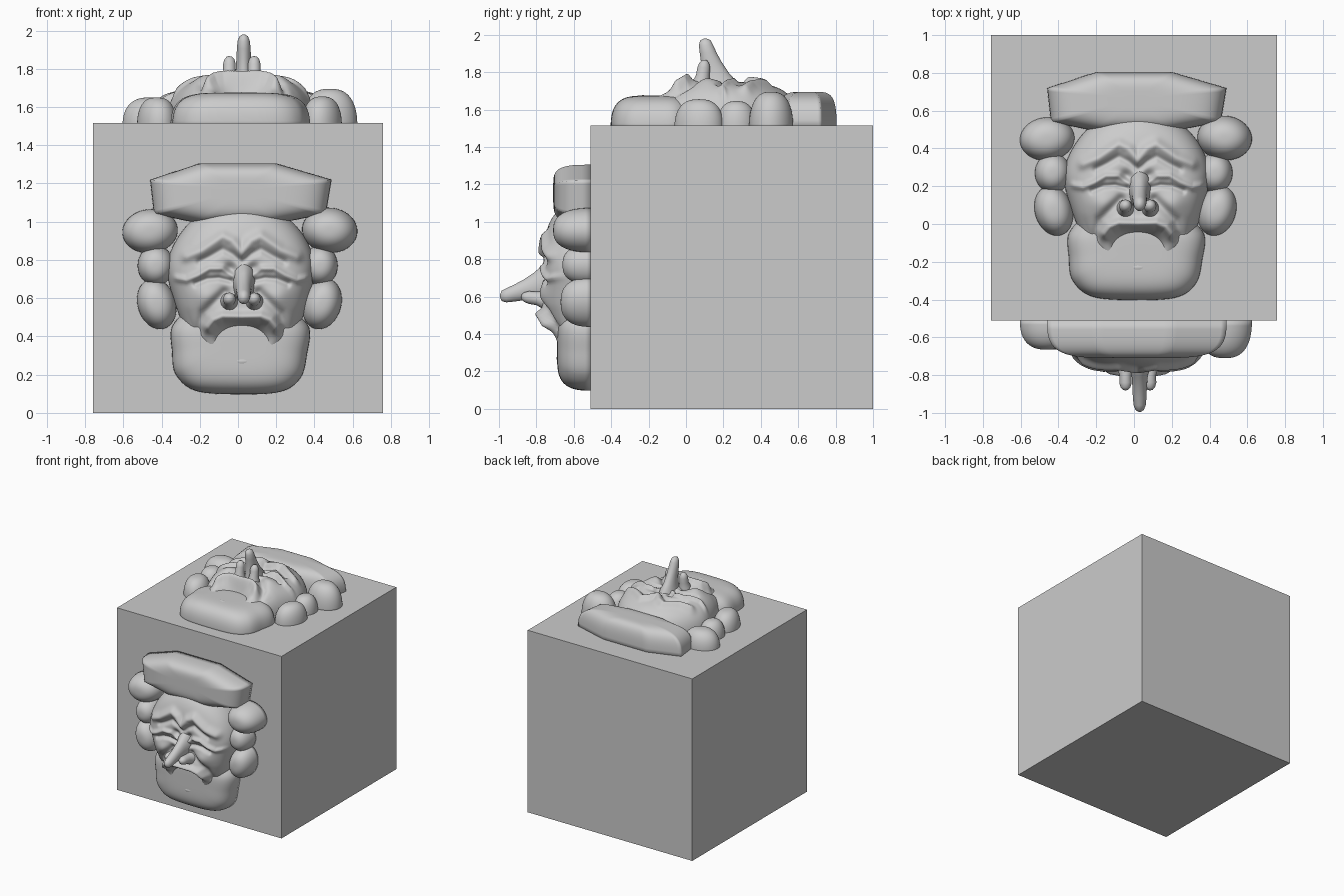
import bpy, bmesh
from math import sin, cos, pi, exp
from mathutils import Matrix, Vector

if "Cube" in bpy.data.objects:
    bpy.data.objects.remove(bpy.data.objects["Cube"])

# Placements of the relief: local (u, v, depth) -> front wall and top wall
PLACES = {"front": Matrix.Translation((0, -0.51, 0)) @ Matrix.Rotation(pi / 2, 4, 'X'),
          "top": Matrix.Translation((0, -0.5, 1.495))}


def loft(name, rings):
    """Skin a stack of equal-length rings, capped at both ends, placed on both walls."""
    bm = bmesh.new()
    rows = [[bm.verts.new(p) for p in r] for r in rings]
    n = len(rows[0])
    for a, b in zip(rows, rows[1:]):
        for i in range(n):
            j = (i + 1) % n
            bm.faces.new((a[i], a[j], b[j], b[i]))
    bm.faces.new(rows[0][::-1])
    bm.faces.new(rows[-1])
    bmesh.ops.recalc_face_normals(bm, faces=bm.faces)
    me = bpy.data.meshes.new(name)
    bm.to_mesh(me)
    bm.free()
    for side, mat in PLACES.items():
        ob = bpy.data.objects.new(f"{side}_{name}", me)
        bpy.context.collection.objects.link(ob)
        ob.matrix_world = mat
    bpy.ops.object.select_all(action='DESELECT')
    ob.select_set(True)
    bpy.context.view_layer.objects.active = ob
    me.shade_smooth()


def outline(pts, n, smooth=True):
    """Resample a closed outline, straight or Catmull-Rom, n steps per span."""
    out = []
    k = len(pts)
    for i in range(k):
        p0, p1, p2, p3 = (Vector(pts[(i + o) % k]) for o in (-1, 0, 1, 2))
        for s in range(n):
            t = s / n
            if smooth:
                out.append(0.5 * (2 * p1 + (p2 - p0) * t + (2 * p0 - 5 * p1 + 4 * p2 - p3) * t * t
                                  + (3 * p1 - p0 - 3 * p2 + p3) * t ** 3))
            else:
                out.append(p1.lerp(p2, t))
    return out


def ellipse(c, ru, rv, rot=0, n=40):
    pts = []
    for i in range(n):
        a = 2 * pi * i / n
        x, y = ru * cos(a), rv * sin(a)
        pts.append(Vector((c[0] + x * cos(rot) - y * sin(rot), c[1] + x * sin(rot) + y * cos(rot))))
    return pts


def pillow(name, rim, centre, depth, p=3, q=2.5, rings=20, detail=None):
    """Bulging pad that fills an outline and rises to a given depth."""
    c = Vector(centre)
    stack = []
    for r in range(rings + 1):
        s = max(cos(pi / 2 * r / rings), 0.004)
        row = []
        for e in rim:
            w = c.lerp(e, s)
            h = depth * (1 - s ** p) ** (1 / q)
            if detail:
                h += detail(w.x, w.y) * min(1, (1 - s) * 8)
            row.append((w.x, w.y, h))
        stack.append(row)
    loft(name, stack)


# Facial features as soft bumps and ridges on the mask
def bump(u, v, cu, cv, su, sv, amp):
    return amp * exp(-((u - cu) / su) ** 2 - ((v - cv) / sv) ** 2)


def ridge(u, v, pts, width, amp):
    best = 9
    for (ax, ay), (bx, by) in zip(pts, pts[1:]):
        dx, dy = bx - ax, by - ay
        t = max(0, min(1, ((u - ax) * dx + (v - ay) * dy) / (dx * dx + dy * dy)))
        best = min(best, (u - ax - t * dx) ** 2 + (v - ay - t * dy) ** 2)
    return amp * exp(-best / width ** 2)


BROW = [(0, .84), (.05, .90), (.10, .925), (.15, .89), (.21, .85), (.29, .82)]
FURROW = [(0, .79), (.05, .83), (.10, .855), (.16, .82), (.22, .79)]
LID = [(.05, .72), (.10, .755), (.17, .755), (.23, .72), (.29, .695), (.35, .705)]
UNDER = [(.06, .69), (.12, .705), (.18, .70), (.24, .675)]
FOLD = [(.09, .63), (.14, .58), (.20, .52), (.22, .44)]
LIP = [(0, .50), (.10, .505), (.15, .485), (.18, .45)]


def features(u, v):
    m = abs(u - .02)
    h = -0.04 * max(0, min(1, (.55 - v) / .25))
    h += ridge(m, v, BROW, .028, .028) + ridge(m, v, FURROW, .018, -.018)
    h += ridge(m, v, LID, .016, .022) + ridge(m, v, UNDER, .014, -.02)
    h += bump(m, v, .06, .75, .035, .035, -.035)
    h += bump(m, v, .19, .61, .07, .06, .025)
    h += ridge(m, v, FOLD, .025, -.025)
    h += ridge(m, v, LIP, .028, .05)
    mouth = (m / .125) ** 2 + ((v - .385) / .085) ** 2
    h -= .11 * exp(-mouth ** 2)
    h += bump(m, v, 0, .35, .05, .05, .035)
    h += bump(m, v, 0, .25, .10, .04, .015)
    return h


# Block
bpy.ops.mesh.primitive_cube_add(size=1, location=(0, 0.245, 0.7575))
block = bpy.context.object
block.name = "block"
block.scale = (1.515, 1.51, 1.515)

# Face mask
FACE = [(.02, 1.11), (.2, 1.06), (.335, .94), (.40, .78), (.375, .62), (.30, .4), (.19, .24),
        (.02, .17), (-.15, .24), (-.26, .4), (-.345, .62), (-.37, .78), (-.30, .94), (-.17, 1.06)]
pillow("face", outline(FACE, 12), (.02, .64), .255, 4, 2.6, 90, features)

# Nose and nostrils: rings of (depth, v centre, half width, half height)
NOSE = [(.18, .68, .075, .12), (.25, .675, .055, .10), (.30, .655, .042, .075), (.36, .635, .038, .055),
        (.41, .618, .036, .045), (.45, .607, .032, .038), (.475, .604, .022, .028), (.485, .604, .005, .006)]
WING = [(.18, .575, .06, .06), (.25, .58, .045, .048), (.29, .59, .032, .036), (.33, .595, .033, .034),
        (.355, .597, .026, .026), (.368, .598, .014, .014), (.371, .598, .002, .002)]


def horn(name, cu, prof):
    loft(name, [[(p.x, p.y, d) for p in ellipse((cu, v), a, b, 0, 28)] for d, v, a, b in prof])


horn("nose", .03, NOSE)
horn("nostril_left", -.045, WING)
horn("nostril_right", .085, WING)

# Head band
BAND = [(-.46, 1.22), (-.2, 1.305), (.2, 1.305), (.49, 1.22), (.46, 1.04), (.2, .99), (-.2, .99), (-.44, 1.04)]
pillow("head_band", outline(BAND, 10, False), (.01, 1.16), .20, 5, 3.2, 24)

# Collar under the chin
COLLAR = [(-.34, .46), (-.345, .32), (-.325, .20), (-.22, .115), (0, .097), (.22, .11), (.325, .18),
          (.36, .30), (.365, .46), (.2, .55), (-.2, .55)]
pillow("chin_collar", outline(COLLAR, 8), (.01, .36), .18, 5, 2.6, 24)

# Hair curls: u, v, half width, half height, rotation, depth
CURLS = [(-.46, .95, .145, .115, .1, .155), (-.43, .77, .095, .105, 0, .15), (-.425, .57, .10, .135, .3, .155),
         (.48, .955, .145, .118, -.1, .20), (.43, .77, .092, .105, 0, .15), (.44, .57, .10, .135, -.3, .16)]
for i, (u, v, a, b, rot, d) in enumerate(CURLS):
    pillow(f"hair_curl_{i + 1}", ellipse((u, v), a, b, rot), (u, v), d, 2.6, 2.4, 18)
